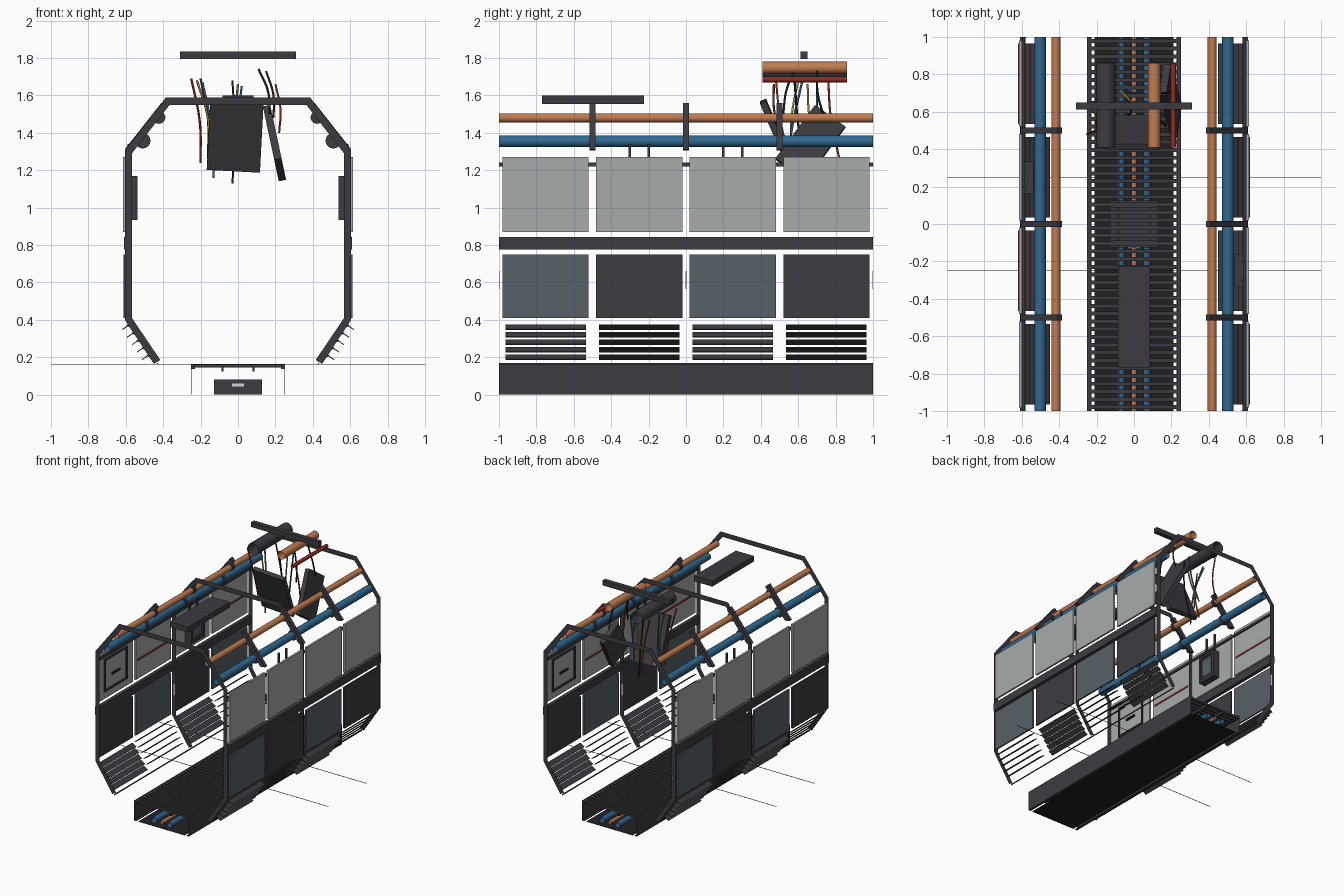
import bpy, bmesh, math
from mathutils import Vector, Matrix

cube = bpy.data.objects.get("Cube")
if cube:
    bpy.data.objects.remove(cube, do_unlink=True)


def material(name, r, g, b):
    m = bpy.data.materials.new(name)
    m.use_nodes = True
    m.diffuse_color = (r, g, b, 1)
    m.node_tree.nodes["Principled BSDF"].inputs["Base Color"].default_value = (r, g, b, 1)
    return m


DARK = material("dark metal", .047, .044, .053)
BLACK = material("black rubber", .015, .015, .017)
LIGHT = material("light grey panel", .38, .41, .40)
SLATE = material("slate panel", .095, .12, .14)
BLUE = material("blue pipe", .03, .14, .28)
COPPER = material("copper pipe", .52, .2, .085)
RED = material("red paint", .27, .025, .015)
YELLOW = material("yellow cable", .4, .27, .04)
WHITE = material("white lamp", .7, .7, .67)


def finish(name, bm, mat, smooth=False):
    me = bpy.data.meshes.new(name)
    bm.to_mesh(me)
    bm.free()
    me.materials.append(mat)
    ob = bpy.data.objects.new(name, me)
    bpy.context.collection.objects.link(ob)
    if smooth:
        for p in me.polygons:
            p.use_smooth = True
    return ob


def box(name, x, y, z, mat, s=1):
    """Box from axis ranges; s=-1 turns it half round the vertical axis."""
    bm = bmesh.new()
    size = [b - a for a, b in (x, y, z)]
    mid = Vector([(a + b) / 2 for a, b in (x, y, z)])
    bmesh.ops.create_cube(bm, size=1, matrix=Matrix.Translation(mid) @ Matrix.Diagonal((*size, 1)))
    if s < 0:
        bm.transform(Matrix.Rotation(math.pi, 4, 'Z'))
    return finish(name, bm, mat)


def tilted(name, size, loc, rot, mat):
    ob = box(name, *[(-v / 2, v / 2) for v in size], mat)
    ob.location = loc
    ob.rotation_euler = [math.radians(a) for a in rot]
    return ob


def pipe(name, x, z, r, y0, y1, mat, capped=False):
    bm = bmesh.new()
    m = Matrix.Translation((x, (y0 + y1) / 2, z)) @ Matrix.Rotation(math.pi / 2, 4, 'X')
    bmesh.ops.create_cone(bm, cap_ends=capped, segments=16, radius1=r, radius2=r, depth=y1 - y0, matrix=m)
    return finish(name, bm, mat, not capped)


def band(name, outer, inner, y, thick, mat):
    """Strip between two outlines in the x-z plane."""
    bm = bmesh.new()
    a = [bm.verts.new((px, y, pz)) for px, pz in outer]
    b = [bm.verts.new((px, y, pz)) for px, pz in inner]
    for i in range(len(a) - 1):
        bm.faces.new((a[i], a[i + 1], b[i + 1], b[i]))
    if thick:
        ext = bmesh.ops.extrude_face_region(bm, geom=bm.faces[:])
        moved = [v for v in ext["geom"] if isinstance(v, bmesh.types.BMVert)]
        bmesh.ops.translate(bm, verts=moved, vec=(0, thick, 0))
        bmesh.ops.recalc_face_normals(bm, faces=bm.faces[:])
    return finish(name, bm, mat)


def cable(name, pts, mat, r=.006):
    cu = bpy.data.curves.new(name, 'CURVE')
    cu.dimensions = '3D'
    cu.bevel_depth = r
    cu.bevel_resolution = 1
    cu.resolution_u = 5
    sp = cu.splines.new('BEZIER')
    sp.bezier_points.add(len(pts) - 1)
    for bp, p in zip(sp.bezier_points, pts):
        bp.co = p
        bp.handle_left_type = bp.handle_right_type = 'AUTO'
    cu.materials.append(mat)
    bpy.context.collection.objects.link(bpy.data.objects.new(name, cu))


# Flat arches at the ends and the middle
outer = [(.45, .165), (.605, .40), (.605, 1.305), (.385, 1.59)]
inner = [(.415, .185), (.567, .41), (.567, 1.29), (.365, 1.55)]
full = lambda pts: pts + [(-x, z) for x, z in reversed(pts)]
for label, y in (("front", -1), ("middle", 0), ("back", 1)):
    band(label + "_arch", full(outer), full(inner), y, 0, DARK)

# Two walls, each a half turn of the other
for s, side in ((1, "left"), (-1, "right")):
    for i in range(4):
        y = -.75 + i * .5
        span = (y - .23, y + .23)
        box(f"{side}_upper_panel", (.598, .614), span, (.87, 1.27), LIGHT, s)
        box(f"{side}_lower_panel", (.598, .612), span, (.41, .75), DARK if i % 2 else SLATE, s)
        # Sloped louvres along the foot of the wall
        for k in range(5):
            z = .2 + k * .04
            x = .45 + (z - .17) * .66 + (.025, 0)[i % 2]
            tilted(f"{side}_louvre", (.045, .43, .005), (s * x, s * y, z),
                   (0, s * (33, -33)[i % 2], 0), DARK)
    box(f"{side}_middle_rail", (.58, .61), (-1, 1), (.775, .842), DARK, s)
    box(f"{side}_top_rail", (.585, .597), (-1, 1), (1.22, 1.24), DARK, s)
    box(f"{side}_foot_strip", (.428, .434), (-1, 1), (.16, .168), DARK, s)

    # Service pipes with brackets and clamps
    pipe(f"{side}_blue_pipe", s * .502, 1.355, .031, -1, 1, BLUE)
    pipe(f"{side}_copper_pipe", s * .418, 1.48, .024, -1, 1, COPPER)
    for y in (-.5, 0, .5):
        band(f"{side}_pipe_bracket", [(s * .607, 1.31), (s * .41, 1.56)],
             [(s * .565, 1.305), (s * .385, 1.535)], y - .016, .032, DARK)
        pipe(f"{side}_blue_clamp", s * .51, 1.358, .042, y - .015, y + .015, DARK, True)
        pipe(f"{side}_copper_clamp", s * .422, 1.482, .034, y - .015, y + .015, DARK, True)

    # Control box with conduits
    box(f"{side}_control_box", (.55, .6), (-.33, -.165), (.94, 1.165), SLATE if s > 0 else DARK, s)
    for y0, y1, z0, z1 in ((-.335, -.315, .935, 1.17), (-.18, -.16, .935, 1.17),
                           (-.32, -.17, .935, .955), (-.32, -.17, 1.15, 1.17)):
        box(f"{side}_control_box_frame", (.538, .598), (y0, y1), (z0, z1), DARK, s)
    box(f"{side}_control_screen", (.546, .55), (-.3, -.195), (.98, 1.12), SLATE, s)
    for y in (-.3, -.2):
        box(f"{side}_conduit", (.575, .59), (y - .007, y + .007), (1.16, 1.34), DARK, s)

    # Red stripes and an access hatch on the inner faces
    for y in (-.75, .25):
        box(f"{side}_red_stripe", (.594, .598), (y - .21, y + .21), (1.02, 1.035), RED, s)
    for y0, y1, z0, z1 in ((.6, .615, .93, 1.2), (.885, .9, .93, 1.2),
                           (.6, .9, .93, .945), (.6, .9, 1.185, 1.2)):
        box(f"{side}_hatch_frame", (.588, .598), (y0, y1), (z0, z1), DARK, s)
    box(f"{side}_hatch_handle", (.585, .598), (.7, .8), (1.04, 1.055), BLACK, s)

    # Lamps on the arch posts
    for y in (-1, 0):
        box(f"{side}_post_lamp", (.572, .588), (y - .003 * (y == 0), y + .003), (.565, .66), WHITE, s)

    # Floor channel side and edge strips
    box(f"{side}_channel_side", (.2485, .25), (-1, 1), (0, .165), DARK, s)
    box(f"{side}_channel_edge", (.23, .25), (-1, 1), (.138, .16), DARK, s)
    box(f"{side}_bottom_edge", (.228, .25), (-1, 1), (0, .002), DARK, s)
    box(f"{side}_grate_support", (.078, .088), (-1, 1), (.125, .145), DARK, s)
    pipe(f"{side}_floor_pipe", s * .072, .05, .022, -1, 1, BLUE)
    box(f"{side}_guide_line", (-1, 1), (.2485, .2515), (.162, .165), DARK, s)

# Floor channel base and centre pipe
box("channel_base", (-.212, .212), (-1, 1), (0, .002), BLACK)
pipe("floor_centre_pipe", 0, .05, .014, -1, 1, COPPER)

# Floor grate, one mesh of repeated slats
bm = bmesh.new()
count = 48
for i in range(count):
    y = -1 + (i + .5) * 2 / count
    bmesh.ops.create_cube(bm, size=1, matrix=Matrix.Translation((0, y, .153))
                          @ Matrix.Diagonal((.47, .021, .016, 1)))
finish("floor_grate", bm, DARK)

# Floor unit with a ribbed lid and a lamp
box("floor_unit", (-.128, .128), (-.125, .125), (0, .08), DARK)
for i in range(6):
    y = -.1 + i * .04
    box("floor_unit_rib", (-.12, .12), (y - .012, y + .012), (.15, .164), DARK)
box("floor_unit_lamp", (-.032, .032), (-.13, -.125), (.045, .06), WHITE)

# Ceiling panel, raised beam and broken duct
box("ceiling_panel", (-.083, .083), (-.77, -.225), (1.555, 1.6), DARK)
box("ceiling_beam", (-.31, .31), (.613, .65), (1.795, 1.835), DARK)
pipe("broken_duct", -.15, 1.73, .05, .41, .86, DARK)
pipe("broken_copper_pipe", .108, 1.748, .033, .41, .86, COPPER)
pipe("broken_red_pipe", .21, 1.685, .015, .41, .86, RED)

# Hanging ceiling panels
tilted("hanging_panel_wide", (.285, .035, .4), (-.015, .49, 1.385), (23, 3, 0), DARK)
tilted("hanging_panel_narrow", (.04, .2, .36), (.195, .665, 1.345), (-36, -12, 0), DARK)

# Loose cables: top x, bottom x, top y, bottom y, top z, bottom z
loose = [(RED, -.25, -.2, .48, .56, 1.69, 1.24), (RED, -.2, -.16, .76, .82, 1.69, 1.26),
         (YELLOW, -.22, -.15, .6, .56, 1.68, 1.3), (YELLOW, 0, -.06, .65, .7, 1.66, 1.3),
         (BLUE, -.19, -.13, .62, .54, 1.67, 1.16), (BLUE, .02, -.05, .7, .74, 1.65, 1.25),
         (BLACK, -.03, -.03, .58, .66, 1.68, 1.13), (BLACK, .11, .17, .58, .52, 1.74, 1.5),
         (BLACK, .15, .19, .7, .74, 1.73, 1.48), (RED, .2, .22, .47, .5, 1.66, 1.4)]
for mat, x0, x1, y0, y1, z0, z1 in loose:
    mid = ((x0 * .4 + x1 * .6) + .015, (y0 + y1) / 2 - .015, (z0 + z1) / 2)
    cable("loose_cable", [(x0, y0, z0), mid, (x1, y1, z1)], mat)
